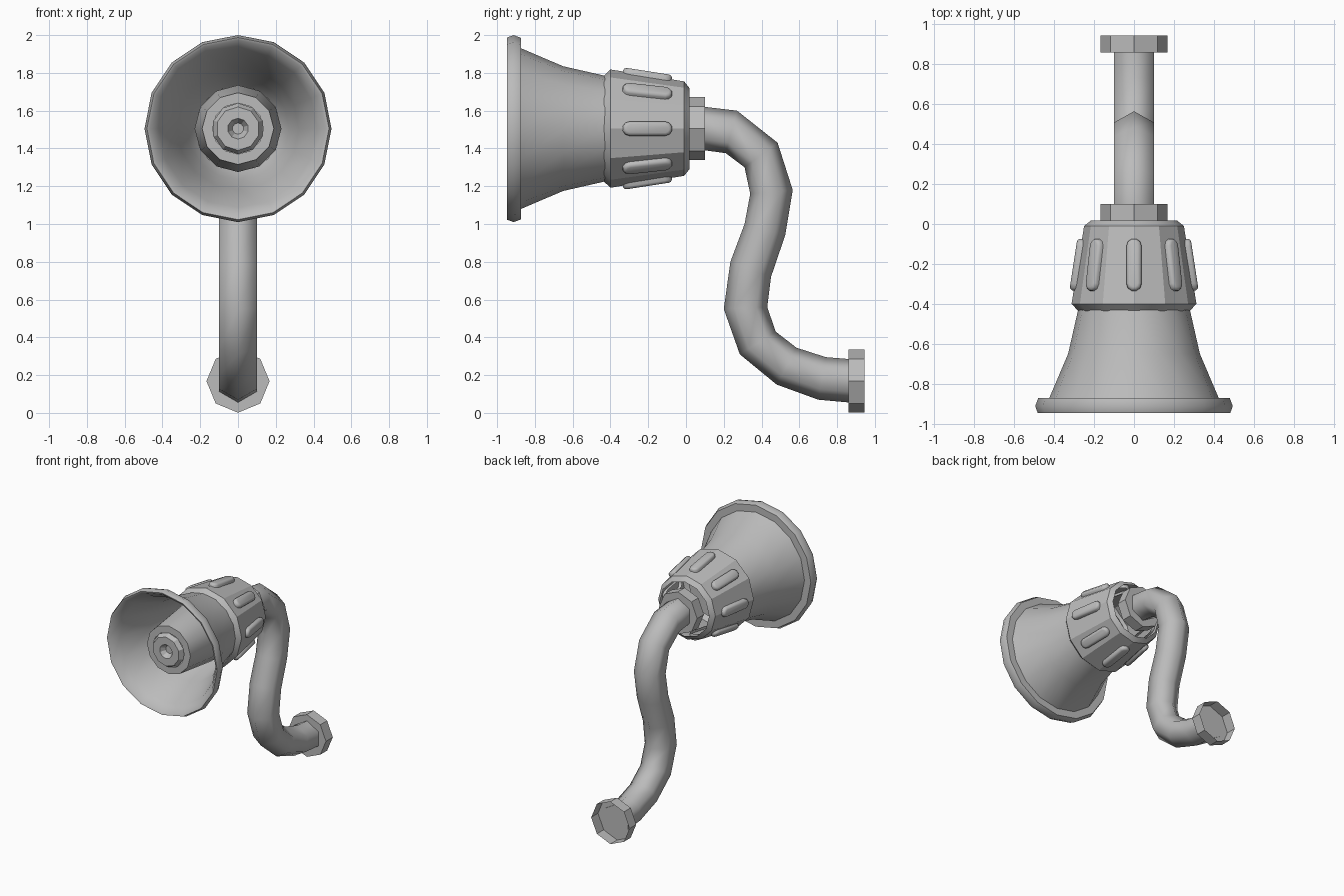
import bpy, bmesh, math
from mathutils import Matrix, Vector

if "Cube" in bpy.data.objects:
    bpy.data.objects.remove(bpy.data.objects["Cube"])

AXIS_Z = 1.505
grey = bpy.data.materials.new("plain_grey")
grey.diffuse_color = (0.5, 0.5, 0.5, 1)
grey.use_nodes = True
grey.node_tree.nodes["Principled BSDF"].inputs["Base Color"].default_value = grey.diffuse_color


def finish(name, bm, angle):
    """Turn a bmesh into a shaded object."""
    bmesh.ops.remove_doubles(bm, verts=bm.verts, dist=1e-5)
    bmesh.ops.recalc_face_normals(bm, faces=bm.faces)
    mesh = bpy.data.meshes.new(name)
    bm.to_mesh(mesh)
    bm.free()
    mesh.materials.append(grey)
    obj = bpy.data.objects.new(name, mesh)
    bpy.context.collection.objects.link(obj)
    bpy.ops.object.select_all(action='DESELECT')
    obj.select_set(True)
    bpy.context.view_layer.objects.active = obj
    bpy.ops.object.shade_smooth_by_angle(angle=math.radians(angle))
    return obj


def skin(bm, rings, cap_start=False, cap_end=False):
    """Bridge equal-length rings of points with quads."""
    loops = [[bm.verts.new(p) for p in ring] for ring in rings]
    n = len(loops[0])
    for a, b in zip(loops, loops[1:]):
        for i in range(n):
            j = (i + 1) % n
            bm.faces.new((a[i], a[j], b[j], b[i]))
    if cap_start:
        bm.faces.new(loops[0])
    if cap_end:
        bm.faces.new(loops[-1])


def turned(name, profile, sides, z=AXIS_Z, angle=40, cap_start=False, cap_end=False):
    """Revolve (y, radius) points around a line parallel to y, one corner on top."""
    bm = bmesh.new()
    rings = []
    for y, r in profile:
        turns = [2 * math.pi * i / sides for i in range(sides)]
        rings.append([(r * math.sin(t), y, z + r * math.cos(t)) for t in turns])
    skin(bm, rings, cap_start, cap_end)
    return finish(name, bm, angle)


# Flared horn with a rolled rim and a hollow inside
turned("horn", [(-.43, .28), (-.65, .33), (-.873, .425), (-.873, .48), (-.912, .495),
                (-.948, .482), (-.943, .468), (-.873, .418), (-.65, .322),
                (-.43, .27), (-.36, .225)], 16, angle=50)

# Collar housing, open at the back
turned("housing", [(-.435, .28), (-.40, .313), (-.01, .25), (.018, .215)], 12, angle=29)

# Tapered plug inside the horn with a stepped, hollowed hub
turned("plug", [(-.36, .23), (-.50, .23), (-.865, .19), (-.865, .135)], 12, angle=35,
       cap_start=True)
turned("plug_hub", [(-.865, .135), (-.90, .115), (-.90, .055), (-.86, .03)], 10, angle=25,
       cap_end=True)

# Eight raised grip ribs around the housing
for k in range(8):
    outline = []
    for end in (1, -1):
        for i in range(6):
            t = math.pi * i / 5
            outline.append((end * math.cos(t), end, end * math.sin(t)))
    rings = []
    for half_len, radius, height in ((.095, .038, -.03), (.095, .038, .008),
                                     (.095, .031, .018), (.095, .02, .022)):
        rings.append([Vector((radius * c, e * half_len + radius * s, height))
                      for c, e, s in outline])
    radius_mid = .282 if k % 2 == 0 else .278
    place = (Matrix.Translation((0, 0, AXIS_Z)) @ Matrix.Rotation(k * math.pi / 4, 4, 'Y')
             @ Matrix.Translation((0, -.205, radius_mid)) @ Matrix.Rotation(-.153, 4, 'X'))
    bm = bmesh.new()
    skin(bm, [[place @ p for p in ring] for ring in rings], cap_end=True)
    finish("grip_rib", bm, 50)

# Octagonal flange cups at both ends of the pipe, closed on the pipe side
turned("neck_flange", [(.015, .167), (.10, .167), (.10, .09)], 8, angle=30)
turned("base_flange", [(.945, .167), (.86, .167), (.86, .09)], 8, z=.168, angle=30)

# Bent six-sided pipe: outer and inner bend points (y, z) for each section
bends = [((.015, 1.62), (.015, 1.39)), ((.10, 1.62), (.10, 1.39)),
         ((.27, 1.60), (.21, 1.375)), ((.485, 1.43), (.31, 1.30)),
         ((.565, 1.18), (.34, 1.16)), ((.525, .94), (.31, 1.0)),
         ((.45, .72), (.235, .80)), ((.43, .56), (.20, .55)),
         ((.475, .43), (.285, .31)), ((.585, .345), (.48, .15)),
         ((.74, .295), (.70, .07)), ((.865, .285), (.865, .055))]
rings = []
for outer, inner in bends:
    a, b = Vector((0, *outer)), Vector((0, *inner))
    mid, half = (a + b) / 2, (a - b) / 2
    rings.append([mid + half * math.cos(i * math.pi / 3)
                  + Vector((.115 * math.sin(i * math.pi / 3), 0, 0)) for i in range(6)])
bm = bmesh.new()
skin(bm, rings, cap_start=True, cap_end=True)
finish("pipe", bm, 75)
